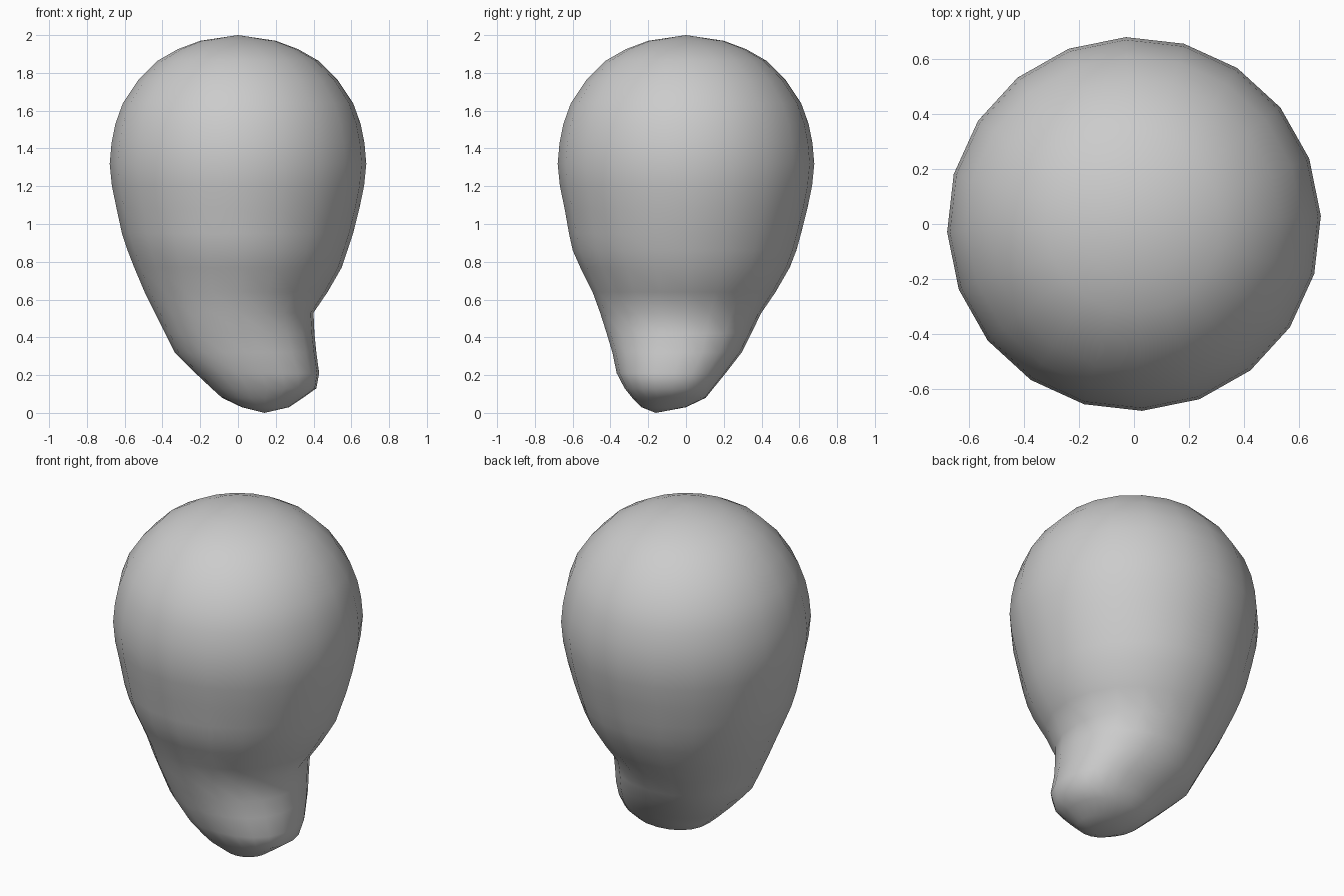
import bpy, bmesh
from math import sin, cos, tau, radians, copysign

if "Cube" in bpy.data.objects:
    bpy.data.objects.remove(bpy.data.objects["Cube"])

SIDES = 20
PHASE = radians(2.5)


def power(v, p):
    return copysign(abs(v) ** p, v)


# round upper body: (height, radius)
upper = [(1.97, 0.20), (1.925, 0.32), (1.865, 0.425), (1.76, 0.53), (1.64, 0.61),
         (1.53, 0.65), (1.43, 0.67), (1.32, 0.68), (1.2, 0.668), (1.08, 0.643)]
sections = [(z, -r, r, -r, r, 1.0) for z, r in upper]

# lower body bending to the front right: (height, x min, x max, y min, y max, squareness)
sections += [
    (0.95, -0.615, 0.61, -0.62, 0.61, 1.0),
    (0.86, -0.585, 0.58, -0.60, 0.585, 1.0),
    (0.77, -0.55, 0.55, -0.56, 0.55, 1.0),
    (0.64, -0.495, 0.475, -0.495, 0.475, 1.0),
    (0.53, -0.44, 0.40, -0.455, 0.40, 0.97),
    (0.42, -0.385, 0.405, -0.42, 0.345, 0.93),
    (0.32, -0.335, 0.415, -0.39, 0.295, 0.9),
    (0.21, -0.225, 0.43, -0.367, 0.21, 0.88),
    (0.13, -0.14, 0.415, -0.325, 0.145, 0.88),
    (0.08, -0.085, 0.345, -0.285, 0.105, 0.9),
    (0.03, 0.02, 0.27, -0.235, 0.0, 1.0),
]

bm = bmesh.new()
rings = []
for z, x0, x1, y0, y1, p in sections:
    ring = []
    for i in range(SIDES):
        a = PHASE + tau * i / SIDES
        ring.append(bm.verts.new(((x0 + x1) / 2 + (x1 - x0) / 2 * power(cos(a), p),
                                  (y0 + y1) / 2 + (y1 - y0) / 2 * power(sin(a), p), z)))
    rings.append(ring)

# skin between rings, then close the crown and the tip
for a, b in zip(rings, rings[1:]):
    for i in range(SIDES):
        j = (i + 1) % SIDES
        bm.faces.new((a[i], b[i], b[j], a[j]))
crown = bm.verts.new((0, 0, 2))
tip = bm.verts.new((0.14, -0.16, 0))
for i in range(SIDES):
    j = (i + 1) % SIDES
    bm.faces.new((crown, rings[0][i], rings[0][j]))
    bm.faces.new((tip, rings[-1][j], rings[-1][i]))
bmesh.ops.recalc_face_normals(bm, faces=bm.faces)
for f in bm.faces:
    f.smooth = True

mesh = bpy.data.meshes.new("bulb_body")
bm.to_mesh(mesh)
bm.free()
bpy.context.collection.objects.link(bpy.data.objects.new("bulb_body", mesh))
